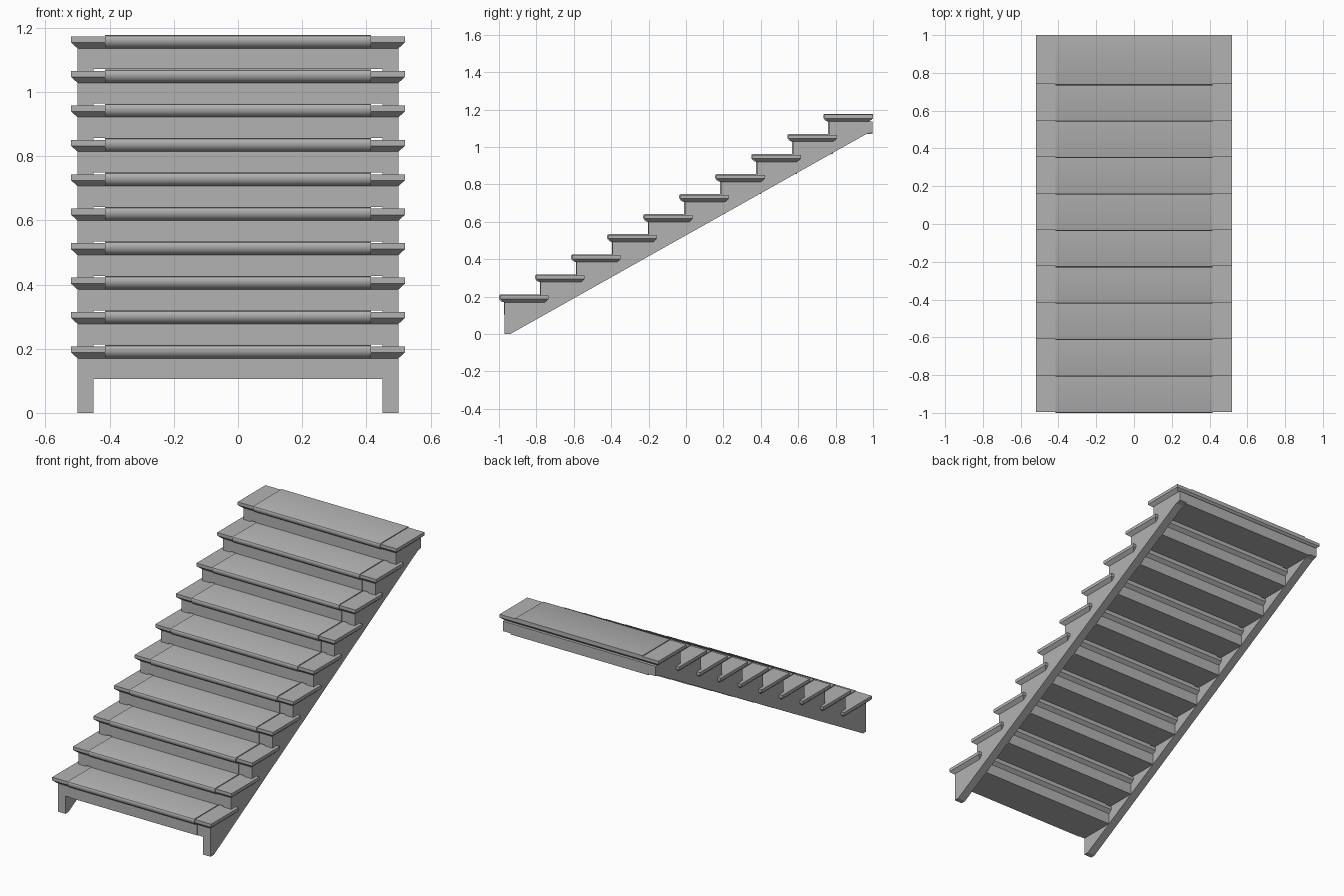
import bpy
import bmesh

STEPS = 10
RUN, RISE = 0.1927, 0.1073      # offset from one step to the next
FRONT, BACK = -1.0, -0.735      # first tread, front and back edge
LOW, TOP = 0.17, 0.212          # first tread, underside and top
SEAM, INNER, OUTER = 0.415, 0.45, 0.5
RISER_Y, RISER_Z = -0.97, 0.105

old = bpy.data.objects.get("Cube")
if old:
    bpy.data.objects.remove(old, do_unlink=True)

grey = bpy.data.materials.new("stone_grey")
grey.use_nodes = True
color = (0.45, 0.45, 0.45, 1)
grey.diffuse_color = color
grey.node_tree.nodes["Principled BSDF"].inputs["Base Color"].default_value = color


def loft(name, rings, smooth=False):
    """Closed solid through rings of matching points."""
    bm = bmesh.new()
    loops = [[bm.verts.new(p) for p in ring] for ring in rings]
    n = len(loops[0])
    for a, b in zip(loops, loops[1:]):
        for k in range(n):
            bm.faces.new((a[k], a[(k + 1) % n], b[(k + 1) % n], b[k]))
    bm.faces.new(loops[0])
    bm.faces.new(loops[-1])
    bmesh.ops.recalc_face_normals(bm, faces=bm.faces)
    mesh = bpy.data.meshes.new(name)
    bm.to_mesh(mesh)
    bm.free()
    mesh.materials.append(grey)
    obj = bpy.data.objects.new(name, mesh)
    bpy.context.collection.objects.link(obj)
    if smooth:
        bpy.ops.object.select_all(action='DESELECT')
        obj.select_set(True)
        bpy.context.view_layer.objects.active = obj
        bpy.ops.object.shade_smooth_by_angle()
    return obj


def extrude(name, profile, x0, x1, smooth=False):
    """Extrude a (y, z) profile along x."""
    return loft(name, [[(x, y, z) for y, z in profile] for x in (x0, x1)], smooth)


def block(name, x, y0, y1, z0, z1):
    return extrude(name, [(y0, z0), (y1, z0), (y1, z1), (y0, z1)], -x, x)


def tread_cap(name, side, dy, dz):
    """Side piece of a tread with a chamfered lower rim."""
    rings = []
    for z, inset in ((LOW, 0.02), (0.188, 0), (0.207, 0)):
        x0, x1 = side * SEAM, side * (0.52 - inset)
        y0, y1 = FRONT + 0.006 + inset + dy, BACK - inset + dy
        rings.append([(x0, y0, z + dz), (x1, y0, z + dz),
                      (x1, y1, z + dz), (x0, y1, z + dz)])
    return loft(name, rings)


# Rounded nosing profile of the middle part of a tread
nosing = [(-0.972, LOW), (-0.985, 0.173), (-0.995, 0.181), (FRONT, 0.192),
          (FRONT, 0.203), (-0.997, 0.209), (-0.99, TOP),
          (BACK, TOP), (BACK, 0.188), (BACK - 0.02, LOW)]

for i in range(STEPS):
    dy, dz = i * RUN, i * RISE
    extrude(f"tread_{i + 1}", [(y + dy, z + dz) for y, z in nosing],
            -SEAM, SEAM, smooth=True)
    for side, label in ((1, "left"), (-1, "right")):
        tread_cap(f"tread_cap_{label}_{i + 1}", side, dy, dz)
    # Solid step body and the slightly raised riser panel
    back = 0.996 if i == STEPS - 1 else BACK - 0.02 + dy
    block(f"step_body_{i + 1}", INNER, RISER_Y + dy, back, RISER_Z + dz, LOW + dz)
    block(f"riser_panel_{i + 1}", SEAM, RISER_Y - 0.004 + dy, RISER_Y + 0.01 + dy,
          RISER_Z + dz, LOW + dz)

# Saw-tooth stringers on both sides
rise_top = LOW + (STEPS - 1) * RISE
outline = [(RISER_Y, 0), (-0.94, 0), (0.965, 1.07), (0.997, 1.078), (0.997, rise_top)]
for i in reversed(range(STEPS)):
    y = RISER_Y + i * RUN
    outline.append((y, LOW + i * RISE))
    if i:
        outline.append((y, LOW + (i - 1) * RISE))
for side, label in ((1, "left"), (-1, "right")):
    extrude(f"stringer_{label}", outline, side * INNER, side * OUTER)
